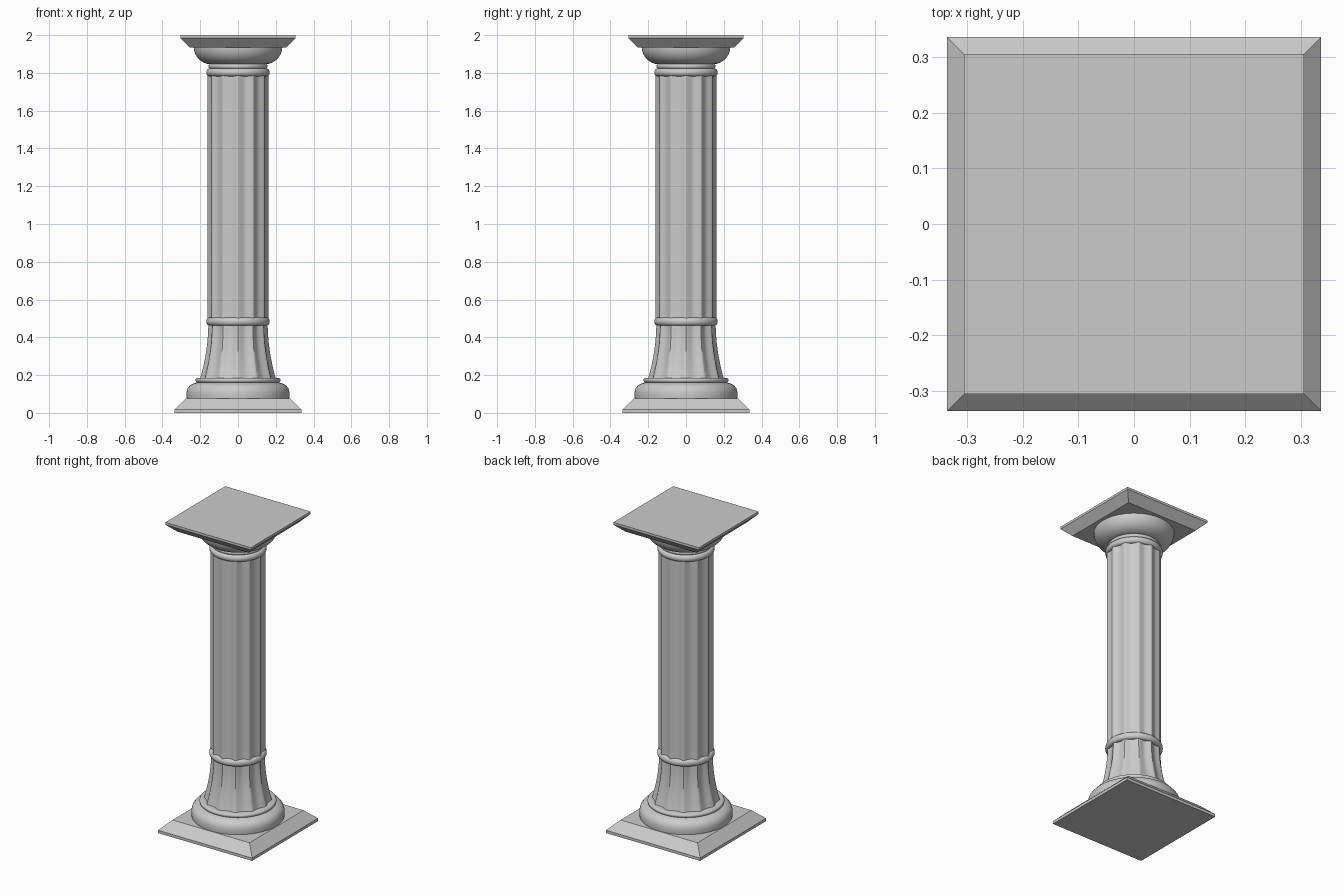
import bpy
import math

if "Cube" in bpy.data.objects:
    bpy.data.objects.remove(bpy.data.objects["Cube"])

FLUTES = 12


def make_object(name, verts, faces, smooth=True):
    mesh = bpy.data.meshes.new(name)
    mesh.from_pydata(verts, [], faces)
    obj = bpy.data.objects.new(name, mesh)
    bpy.context.collection.objects.link(obj)
    if smooth:
        bpy.ops.object.select_all(action='DESELECT')
        obj.select_set(True)
        bpy.context.view_layer.objects.active = obj
        bpy.ops.object.shade_smooth_by_angle(angle=math.radians(35))
    return obj


def loft(name, rings, smooth=True):
    """Skin a stack of equal-length vertex rings and cap both ends."""
    n = len(rings[0])
    faces = [(k * n + i, k * n + (i + 1) % n, (k + 1) * n + (i + 1) % n, (k + 1) * n + i)
             for k in range(len(rings) - 1) for i in range(n)]
    faces.append(tuple(reversed(range(n))))
    faces.append(tuple(range((len(rings) - 1) * n, len(rings) * n)))
    return make_object(name, [v for r in rings for v in r], faces, smooth)


def square(h, z):
    return [(-h, -h, z), (h, -h, z), (h, h, z), (-h, h, z)]


def circle(r, z, n=96, depth=0.0):
    ring = []
    for i in range(n):
        a = 2 * math.pi * i / n
        # rounded hollows between narrow ridges
        rr = r - depth * abs(math.sin(a * FLUTES / 2)) ** 1.3
        ring.append((rr * math.cos(a), rr * math.sin(a), z))
    return ring


def lathe(name, profile):
    return loft(name, [circle(r, z) for r, z in profile])


def band(name, r, z0, z1, bulge):
    """Round moulding with a half-round outer edge."""
    mid, half = (z0 + z1) / 2, (z1 - z0) / 2
    steps = [math.pi * (k / 10 - 0.5) for k in range(11)]
    return lathe(name, [(r - bulge + bulge * math.cos(t), mid + half * math.sin(t)) for t in steps])


# square plinth and abacus
loft("plinth", [square(0.336, 0), square(0.336, 0.018), square(0.275, 0.077)], False)
loft("abacus", [square(0.255, 1.935), square(0.305, 1.985), square(0.305, 2.0)], False)

# round base moulding
lathe("base_moulding", [(0.27, 0.07), (0.272, 0.085), (0.272, 0.11), (0.267, 0.13),
                        (0.255, 0.145), (0.235, 0.156), (0.21, 0.162)])
band("base_ring", 0.225, 0.16, 0.186, 0.013)

# flared fluted foot
foot = []
for k in range(15):
    t = k / 14
    foot.append(circle(0.157 + 0.045 * (1 - t) ** 2, 0.175 + 0.305 * t, 192, 0.014))
loft("flared_foot", foot)

# fluted shaft
loft("shaft", [circle(0.161, 0.48, 192, 0.013), circle(0.161, 1.8, 192, 0.013)])

# collars
band("lower_collar", 0.168, 0.462, 0.506, 0.018)
band("upper_collar", 0.168, 1.782, 1.824, 0.018)
band("neck_ring", 0.156, 1.822, 1.848, 0.01)

# curved capital
capital = [(0.14, 1.84)]
for k in range(11):
    t = math.pi / 2 * k / 10
    capital.append((0.14 + 0.095 * math.sin(t), 1.94 - 0.095 * math.cos(t)))
lathe("capital", capital)
